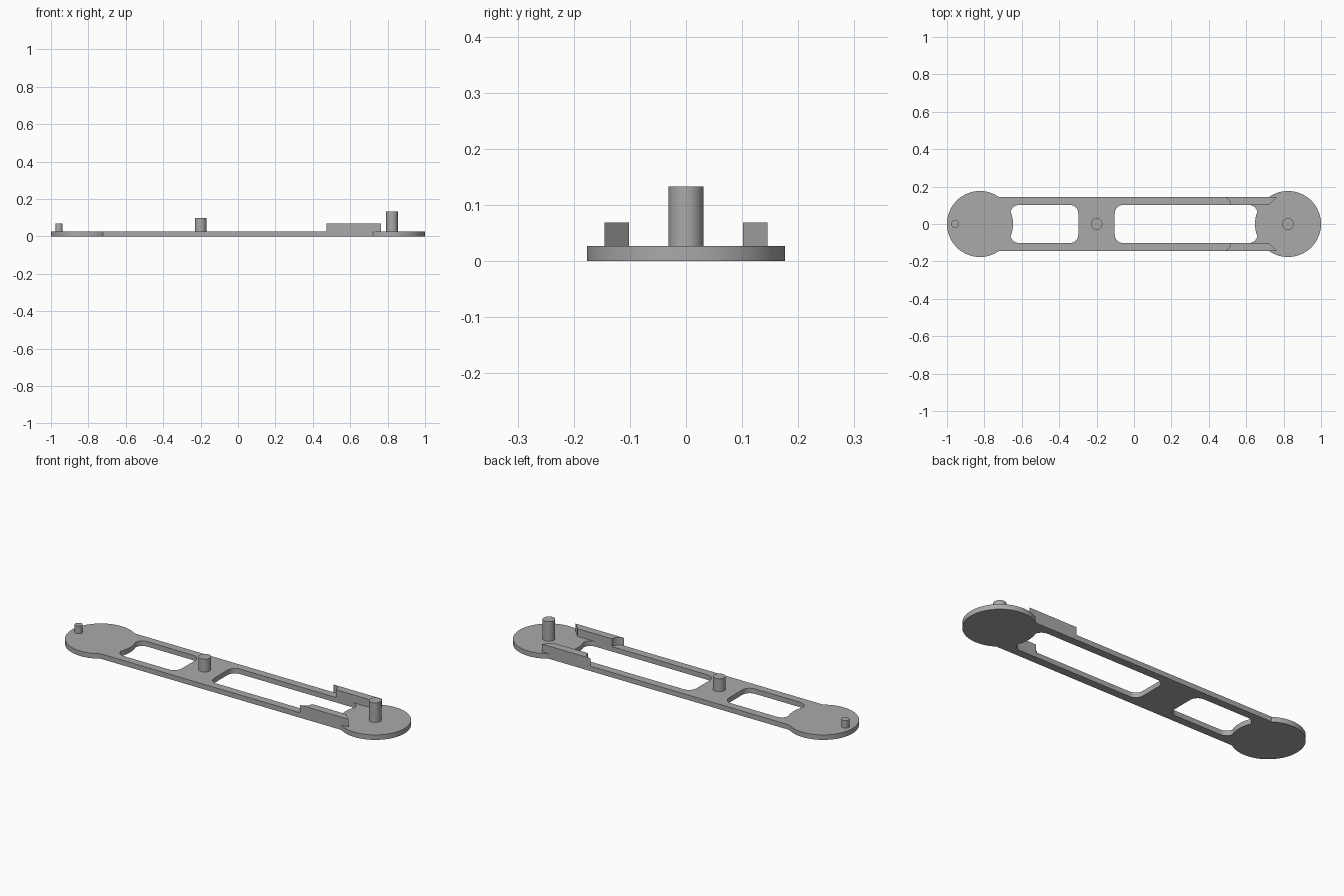
import bpy, bmesh
from math import sin, cos, pi, radians

if "Cube" in bpy.data.objects:
    bpy.data.objects.remove(bpy.data.objects["Cube"], do_unlink=True)

THICK = 0.027      # plate thickness
DISC_X = 0.8235    # centre of the round ends
DISC_R = 0.1765
BAR_Y = 0.145      # half width of the bar
WIN_Y = 0.102      # half width of the windows

grey = bpy.data.materials.new("plain grey")
grey.use_nodes = True
grey.diffuse_color = (0.4, 0.4, 0.4, 1)
grey.node_tree.nodes["Principled BSDF"].inputs["Base Color"].default_value = (0.4, 0.4, 0.4, 1)


def arc(cx, cy, r, a0, a1, n):
    steps = [radians(a0 + (a1 - a0) * i / n) for i in range(n + 1)]
    return [(cx + r * cos(a), cy + r * sin(a)) for a in steps]


def circle(cx, r, n):
    return arc(cx, 0, r, 0, 360, n)[:-1]


def rectangle(x0, x1, y):
    return [(x0, -y), (x1, -y), (x1, y), (x0, y)]


def rounded(x0, x1, y, r):
    corners = [(x1 - r, y - r), (x0 + r, y - r), (x0 + r, r - y), (x1 - r, r - y)]
    return [p for i, (cx, cy) in enumerate(corners)
            for p in arc(cx, cy, r, 90 * i, 90 * i + 90, 8)]


def prism(name, outline, z0, z1):
    """Extrude a flat outline upward into a closed solid."""
    bm = bmesh.new()
    base = bm.faces.new([bm.verts.new((x, y, z0)) for x, y in outline])
    top = bmesh.ops.extrude_face_region(bm, geom=[base])["geom"]
    verts = [v for v in top if isinstance(v, bmesh.types.BMVert)]
    bmesh.ops.translate(bm, verts=verts, vec=(0, 0, z1 - z0))
    bmesh.ops.recalc_face_normals(bm, faces=bm.faces)
    mesh = bpy.data.meshes.new(name)
    bm.to_mesh(mesh)
    bm.free()
    mesh.materials.append(grey)
    obj = bpy.data.objects.new(name, mesh)
    bpy.context.collection.objects.link(obj)
    return obj


def select(obj):
    bpy.ops.object.select_all(action="DESELECT")
    obj.select_set(True)
    bpy.context.view_layer.objects.active = obj


def combine(target, tool, operation):
    mod = target.modifiers.new(operation.title(), "BOOLEAN")
    mod.object, mod.operation, mod.solver = tool, operation, "EXACT"
    select(target)
    bpy.ops.object.modifier_apply(modifier=mod.name)
    bpy.data.objects.remove(tool, do_unlink=True)


# Base plate: bar with two rounded windows, then a disc at each end
plate = prism("base_plate", rectangle(-0.76, 0.76, BAR_Y), 0, THICK)
for x0, x1 in ((-0.66, -0.298), (-0.103, 0.66)):
    combine(plate, prism("window_cutter", rounded(x0, x1, WIN_Y, 0.045), -0.1, 0.1), "DIFFERENCE")
for side in (-1, 1):
    combine(plate, prism("end_disc", circle(side * DISC_X, DISC_R, 96), 0, THICK), "UNION")
parts = [plate]

# Upright pegs
for name, x, r, top in (("small_peg", -0.957, 0.02, 0.068),
                        ("middle_peg", -0.2, 0.031, 0.097),
                        ("tall_peg", DISC_X, 0.031, 0.133)):
    parts.append(prism(name, circle(x, r, 48), THICK, top))

# Side rails: scooped at one end, bevelled at the other
scoop = arc(0.473, WIN_Y, BAR_Y - WIN_Y, 90, 0, 10)
rail = scoop + [(0.722, WIN_Y), (0.764, BAR_Y)]
for name, side in (("left_rail", 1), ("right_rail", -1)):
    parts.append(prism(name, [(x, side * y) for x, y in rail], THICK, 0.069))

for part in parts:
    select(part)
    bpy.ops.object.shade_smooth_by_angle(angle=radians(30))
